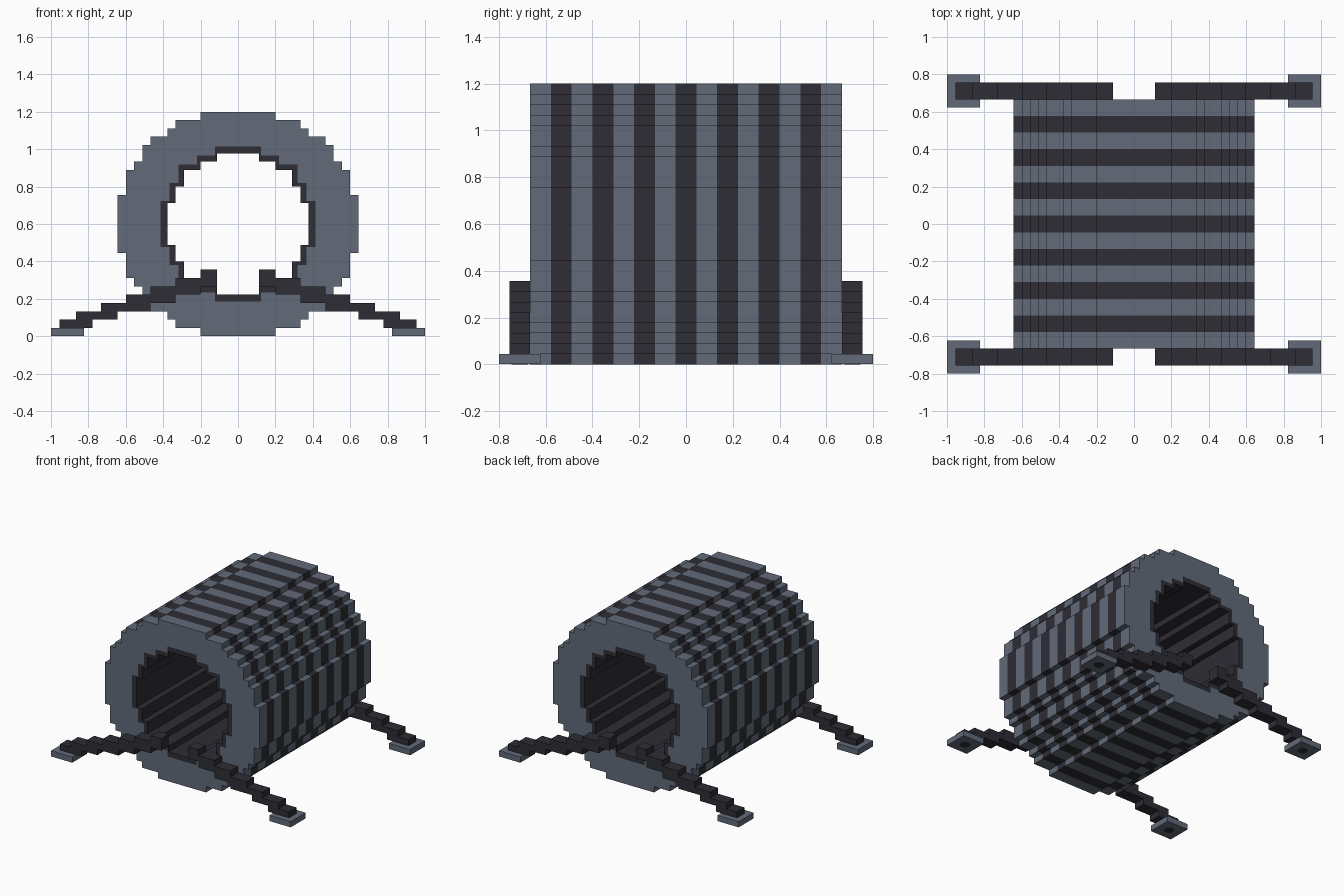
import bpy
import bmesh
import math

if "Cube" in bpy.data.objects:
    bpy.data.objects.remove(bpy.data.objects["Cube"], do_unlink=True)

U = 2 / 45          # size of one block
MID = 13.5          # height of the tube axis, in blocks


def material(name, rgb):
    m = bpy.data.materials.new(name)
    m.use_nodes = True
    m.diffuse_color = (*rgb, 1)
    bsdf = next(n for n in m.node_tree.nodes if n.type == "BSDF_PRINCIPLED")
    bsdf.inputs["Base Color"].default_value = (*rgb, 1)
    return m


STEEL = material("steel grey", (0.122, 0.147, 0.191))
DARK = material("dark charcoal", (0.026, 0.026, 0.035))


def finish(name, bm, mats):
    bmesh.ops.recalc_face_normals(bm, faces=bm.faces)
    mesh = bpy.data.meshes.new(name)
    bm.to_mesh(mesh)
    bm.free()
    for m in mats:
        mesh.materials.append(m)
    ob = bpy.data.objects.new(name, mesh)
    bpy.context.collection.objects.link(ob)
    return ob


def stepped_circle(corners):
    """Closed stepped loop from the outer corners of one quarter."""
    q = []
    for i, (x, d) in enumerate(corners):
        q.append((x, d))
        if i + 1 < len(corners):
            q.append((x, corners[i + 1][1]))
    right = q + [(x, -d) for x, d in reversed(q)]
    return right + [(-x, d) for x, d in reversed(right)]


def prism(name, profile, y0, y1, mat):
    """Extrude an x-z profile (in blocks) from y0 to y1."""
    bm = bmesh.new()
    a, b = [[bm.verts.new((x * U, y * U, z * U)) for x, z in profile] for y in (y0, y1)]
    n = len(profile)
    bm.faces.new(a)
    bm.faces.new(b[::-1])
    for i in range(n):
        j = (i + 1) % n
        bm.faces.new((a[i], a[j], b[j], b[i]))
    return finish(name, bm, [mat])


# Striped tube with a dark lined bore
outer = stepped_circle([(4.5, 13.5), (7.5, 12.5), (8.5, 11.5), (10.5, 10.5),
                        (11.5, 9.5), (12.5, 7.5), (13.5, 6.5), (14.5, 3.5)])
hole = stepped_circle([(2.5, 8.5), (4.5, 7.5), (6.5, 6.5), (7.5, 4.5), (8.5, 2.5)])
rim = [(x * 1.1, d * 1.1) for x, d in hole]

bm = bmesh.new()


def ring(loop, y):
    return [bm.verts.new((x * U, y * U, (MID + d) * U)) for x, d in loop]


def bridge(a, b, index):
    for i in range(len(a)):
        j = (i + 1) % len(a)
        bm.faces.new((a[i], a[j], b[j], b[i])).material_index = index


def loop_edges(verts):
    out = []
    for i, v in enumerate(verts):
        w = verts[(i + 1) % len(verts)]
        out.append(bm.edges.get((v, w)) or bm.edges.new((v, w)))
    return out


# alternating stripes, two blocks wide
outer_rings = [ring(outer, -15 + 2 * k) for k in range(16)]
for k in range(15):
    bridge(outer_rings[k], outer_rings[k + 1], k % 2)
# bore, dark rim and flat end faces
hole_rings = [ring(hole, y) for y in (-15, 15)]
bridge(hole_rings[0], hole_rings[1], 1)
for o, h, y in ((outer_rings[0], hole_rings[0], -15), (outer_rings[-1], hole_rings[1], 15)):
    r = ring(rim, y)
    bridge(h, r, 1)
    bmesh.ops.triangle_fill(bm, edges=loop_edges(o) + loop_edges(r),
                            use_beauty=True, normal=(0, 1, 0))
finish("striped_tube", bm, [STEEL, DARK])

# Stepped legs, foot pads and the dark bolt under each pad
LEG = [(21.5, 1), (21.5, 2), (19.5, 2), (19.5, 3), (16.5, 3), (16.5, 4), (13.5, 4),
       (13.5, 5), (10.5, 5), (10.5, 6), (7.5, 6), (7.5, 7), (4.5, 7), (4.5, 8),
       (2.5, 8), (2.5, 6), (4.5, 6), (4.5, 5), (7.5, 5), (7.5, 4), (10.5, 4),
       (10.5, 3), (14.5, 3), (14.5, 2), (17.5, 2), (17.5, 1)]
PAD = [(18.5, 0.04), (22.5, 0.04), (22.5, 1), (18.5, 1)]

for sx, side in ((1, "left"), (-1, "right")):
    for sy, end in ((-1, "front"), (1, "back")):
        tag = f"{end}_{side}"
        prism(f"{tag}_leg", [(sx * x, z) for x, z in LEG], sy * 15, sy * 17, DARK)
        prism(f"{tag}_foot_pad", [(sx * x, z) for x, z in PAD], sy * 14, sy * 18, STEEL)
        bm = bmesh.new()
        bmesh.ops.create_cone(bm, cap_ends=True, segments=8, radius1=0.8 * U,
                              radius2=0.8 * U, depth=0.04 * U)
        bmesh.ops.translate(bm, verts=bm.verts, vec=(sx * 20.5 * U, sy * 16 * U, 0.02 * U))
        finish(f"{tag}_foot_bolt", bm, [DARK])
